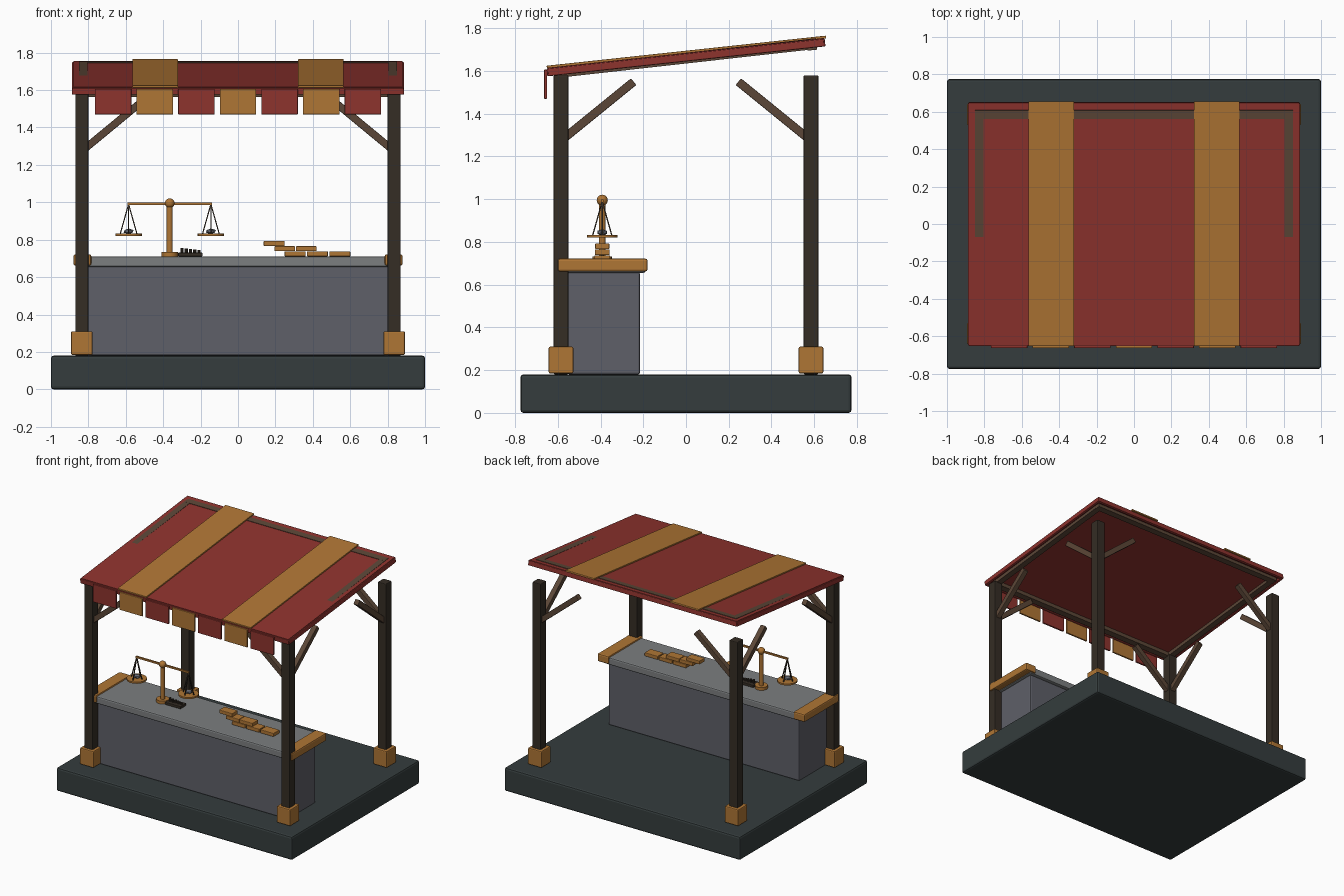
import bpy, math
from mathutils import Vector

if "Cube" in bpy.data.objects:
    bpy.data.objects.remove(bpy.data.objects["Cube"])


def colour(name, rgb):
    m = bpy.data.materials.new(name)
    m.diffuse_color = (*rgb, 1)
    m.use_nodes = True
    m.node_tree.nodes["Principled BSDF"].inputs["Base Color"].default_value = m.diffuse_color
    return m


STONE = colour("dark stone", (0.035, 0.046, 0.047))
POST = colour("dark wood", (0.035, 0.026, 0.018))
WOOD = colour("brown wood", (0.105, 0.062, 0.038))
GOLD = colour("ochre", (0.43, 0.18, 0.035))
RED = colour("red cloth", (0.27, 0.033, 0.027))
PANEL = colour("grey panel", (0.112, 0.115, 0.138))
SLAB = colour("light grey slab", (0.20, 0.21, 0.215))
METAL = colour("grey metal", (0.14, 0.15, 0.18))


def finish(name, mat, bevel=0):
    o = bpy.context.object
    o.name = name
    o.data.materials.append(mat)
    if bevel:
        bpy.ops.object.transform_apply(location=False, rotation=False, scale=True)
        b = o.modifiers.new("bevel", 'BEVEL')
        b.width, b.segments = bevel, 2
    return o


def box(name, loc, size, mat, bevel=0.0, rot=(0, 0, 0)):
    bpy.ops.mesh.primitive_cube_add(size=1, location=loc, rotation=rot)
    bpy.context.object.scale = size
    return finish(name, mat, bevel)


def cylinder(name, loc, r, h, mat, sides=20):
    bpy.ops.mesh.primitive_cylinder_add(vertices=sides, radius=r, depth=h, location=loc)
    o = finish(name, mat)
    bpy.ops.object.shade_smooth_by_angle()
    return o


def beam(name, a, b, w, mat, bevel=0.0):
    # square bar running between two points
    a, b = Vector(a), Vector(b)
    d = b - a
    rot = d.to_track_quat('Z', 'Y').to_euler()
    return box(name, (a + b) / 2, (w, w, d.length), mat, bevel, rot)


# Plinth
box("plinth", (0, 0, 0.09), (2, 1.55, 0.18), STONE, 0.014)

# Posts, footings and corner braces
PX, PY = 0.835, 0.585
for sx in (-1, 1):
    for sy in (-1, 1):
        x, y = sx * PX, sy * PY
        box("post", (x, y, 0.88), (0.07, 0.07, 1.4), POST, 0.006)
        box("footing", (x, y, 0.247), (0.115, 0.115, 0.126), GOLD, 0.007)
        beam("side_brace", (x, y - sy * 0.02, 1.29), (x, sy * 0.245, 1.55), 0.04, WOOD, 0.004)
        beam("cross_brace", (x - sx * 0.02, y, 1.29), (sx * 0.50, y, 1.55), 0.04, WOOD, 0.004)

# Counter
box("counter_body", (0, -0.385, 0.42), (1.62, 0.34, 0.48), PANEL, 0.01)
box("counter_top", (0, -0.39, 0.683), (1.66, 0.40, 0.056), SLAB, 0.01)
for sx in (-1, 1):
    box("counter_end_cap", (sx * 0.832, -0.39, 0.692), (0.095, 0.42, 0.06), GOLD, 0.01)

# Sloping canopy
TILT = math.atan2(0.14, 1.3)


def roof_part(name, x, y, top, size, mat, extra=0.0, bevel=0.0):
    # top is the height of the upper surface above the cloth plane
    z = 1.685 + y * math.tan(TILT) + top - size[2] / 2
    return box(name, (x, y, z), size, mat, bevel, (TILT + extra, 0, 0))


roof_part("canopy_cloth", 0, 0, 0, (1.76, 1.30, 0.024), RED)
for s in (-1, 1):
    roof_part("canopy_side_hem", s * 0.877, 0, -0.004, (0.022, 1.30, 0.036), RED, 0, 0.005)
    roof_part("canopy_end_hem", 0, s * 0.64, -0.004, (1.77, 0.022, 0.036), RED, 0, 0.005)
    roof_part("canopy_stripe", s * 0.443, 0.002, 0.010, (0.244, 1.315, 0.013), GOLD, 0, 0.003)
    roof_part("side_rail", s * 0.828, 0, 0.0002, (0.046, 1.20, 0.05), WOOD, 0.004)
roof_part("back_rail", 0, 0.588, 0.003, (1.70, 0.046, 0.054), WOOD)
roof_part("front_rail", 0, -0.588, -0.006, (1.70, 0.046, 0.05), WOOD)

# Hanging valance flaps
for i in range(7):
    box("valance_flap", ((i - 3) * 0.2225, -0.657, 1.538), (0.195, 0.014, 0.136),
        GOLD if i % 2 else RED, 0.003)

# Balance scale
SX, SY = -0.365, -0.392
cylinder("scale_base", (SX, SY, 0.722), 0.045, 0.022, GOLD)
cylinder("scale_column", (SX, SY, 0.855), 0.016, 0.27, GOLD, 12)
beam("scale_beam", (SX - 0.225, SY, 0.993), (SX + 0.225, SY, 0.993), 0.013, GOLD)
bpy.ops.mesh.primitive_uv_sphere_add(segments=16, ring_count=10, radius=0.026,
                                     location=(SX, SY, 0.995))
finish("scale_knob", GOLD)
bpy.ops.object.shade_smooth()
for s in (-1, 1):
    x = SX + s * 0.22
    cylinder("scale_pan", (x, SY, 0.826), 0.071, 0.012, GOLD)
    for k in range(4):
        a = k * math.pi / 2
        beam("pan_string", (x, SY, 0.99),
             (x + 0.045 * math.cos(a), SY + 0.045 * math.sin(a), 0.83), 0.006, POST)
    bpy.ops.mesh.primitive_ico_sphere_add(subdivisions=1, radius=0.03, location=(x, SY, 0.845))
    bpy.context.object.scale = (1, 0.9, 0.5)
    finish("pan_nugget", METAL)

# Tray of small weights
box("weight_tray", (-0.255, -0.392, 0.721), (0.13, 0.07, 0.02), POST, 0.003)
for i in range(5):
    h = 0.026 - i * 0.003
    cylinder("small_weight", (-0.30 + i * 0.023, -0.392, 0.731 + h / 2), 0.009, h, POST, 10)

# Stacked bars
for row, xs in enumerate([(0.305, 0.425, 0.545), (0.25, 0.365), (0.193,)]):
    for x in xs:
        box("stacked_bar", (x, -0.392, 0.724 + row * 0.028), (0.112, 0.074 - row * 0.004, 0.027),
            GOLD, 0.004)
